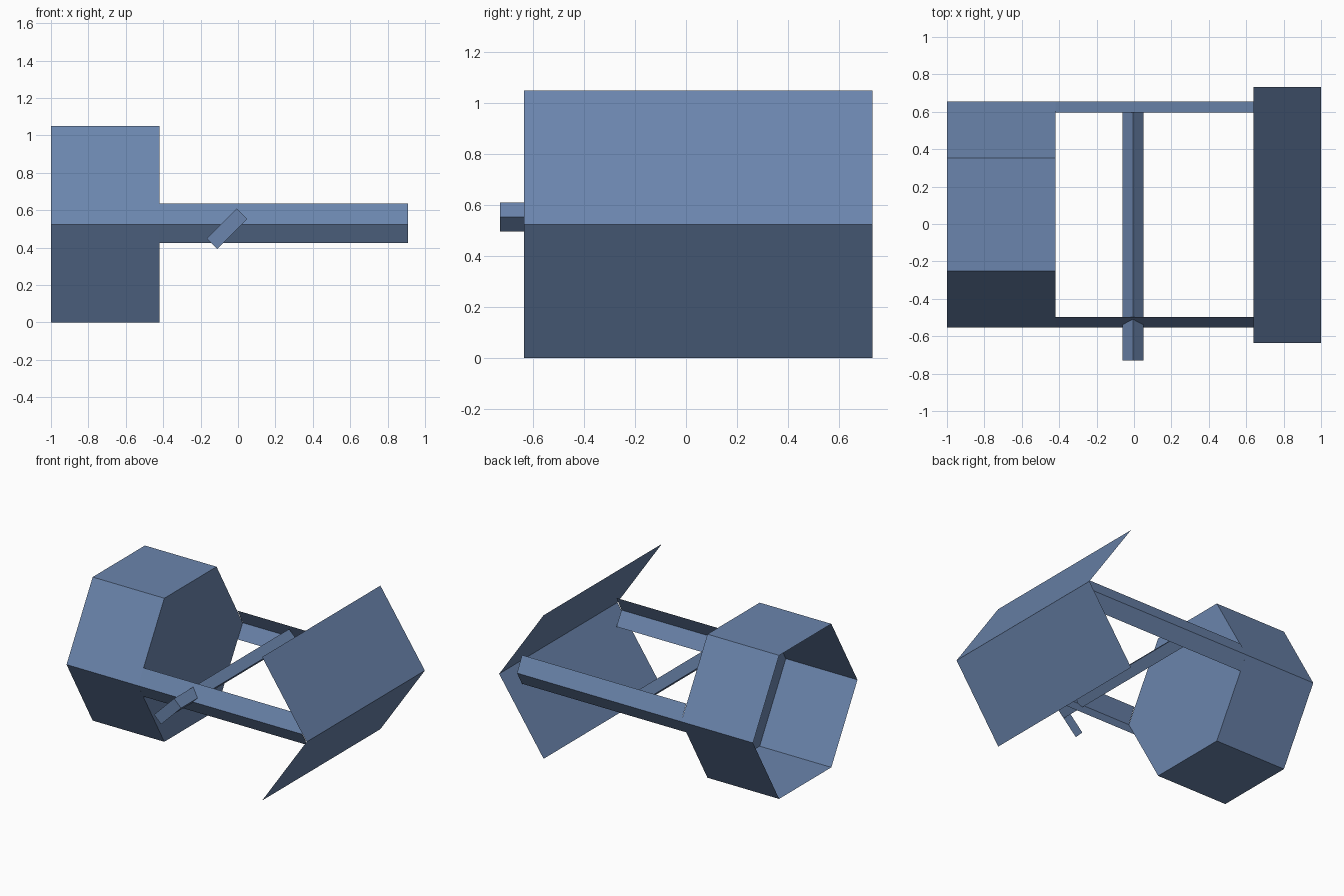
import bpy, bmesh, math
from mathutils import Vector

if "Cube" in bpy.data.objects:
    bpy.data.objects.remove(bpy.data.objects["Cube"])

MID_Z = 0.525          # height of the drum axis and blade ridge
MID_Y = 0.05           # drum axis across
R = 0.604              # drum corner radius
H = 0.525              # drum half height

paint = bpy.data.materials.new("steel_blue")
paint.diffuse_color = (0.147, 0.235, 0.418, 1)
paint.use_nodes = True
paint.node_tree.nodes["Principled BSDF"].inputs["Base Color"].default_value = paint.diffuse_color


def sweep(name, profile, offset, closed=False, caps=(False, False), outward=None):
    """Sweep a profile along an offset, with optional end caps."""
    bm = bmesh.new()
    off = Vector(offset)
    a = [bm.verts.new(p) for p in profile]
    b = [bm.verts.new(Vector(p) + off) for p in profile]
    n = len(a)
    for i in range(n if closed else n - 1):
        j = (i + 1) % n
        bm.faces.new((a[i], a[j], b[j], b[i]))
    if caps[0]:
        bm.faces.new(a[::-1])
    if caps[1]:
        bm.faces.new(b)
    bmesh.ops.recalc_face_normals(bm, faces=bm.faces)
    # open sheets: turn the normals to the outer side
    bm.normal_update()
    if outward and sum(f.normal.dot(Vector(outward)) for f in bm.faces) < 0:
        bmesh.ops.reverse_faces(bm, faces=bm.faces)
    me = bpy.data.meshes.new(name)
    bm.to_mesh(me)
    bm.free()
    me.materials.append(paint)
    ob = bpy.data.objects.new(name, me)
    bpy.context.collection.objects.link(ob)
    return ob


# Six-sided drum, open on the left end and capped on the right
hexagon = [(-1, MID_Y + R * math.cos(k * math.pi / 3),
            MID_Z + H * math.sin(k * math.pi / 3) / math.sin(math.pi / 3))
           for k in range(6)]
sweep("drum", hexagon, (0.58, 0, 0), closed=True, caps=(False, True))

# Folded side arms that continue the drum's front and back corners
for side, name in ((-1, "front_arm"), (1, "back_arm")):
    edge, inner = MID_Y + side * R, MID_Y + side * (R - 0.058)
    sweep(name, [(-0.42, inner, 0.425), (-0.42, edge, MID_Z), (-0.42, inner, 0.635)],
          (1.33, 0, 0), outward=(0, side, 0))

# Folded blade with its ridge facing right
sweep("blade", [(0.64, -0.635, 0), (1, -0.635, MID_Z), (0.64, -0.635, 1.05)],
      (0, 1.367, 0), outward=(1, 0, 0))

# Square cross bar set on its corner
cx, cz, d = -0.006, 0.554, 0.056
sweep("cross_bar", [(cx + d, -0.73, cz), (cx, -0.73, cz + d),
                    (cx - d, -0.73, cz), (cx, -0.73, cz - d)],
      (0, 1.33, 0), closed=True, caps=(True, True))

# Flat slanted tab on the front end of the bar
sweep("handle_tab", [(cx, -0.731, cz + d), (cx + d, -0.731, cz)],
      (-0.161, 0, -0.161), outward=(0, -1, 0))
